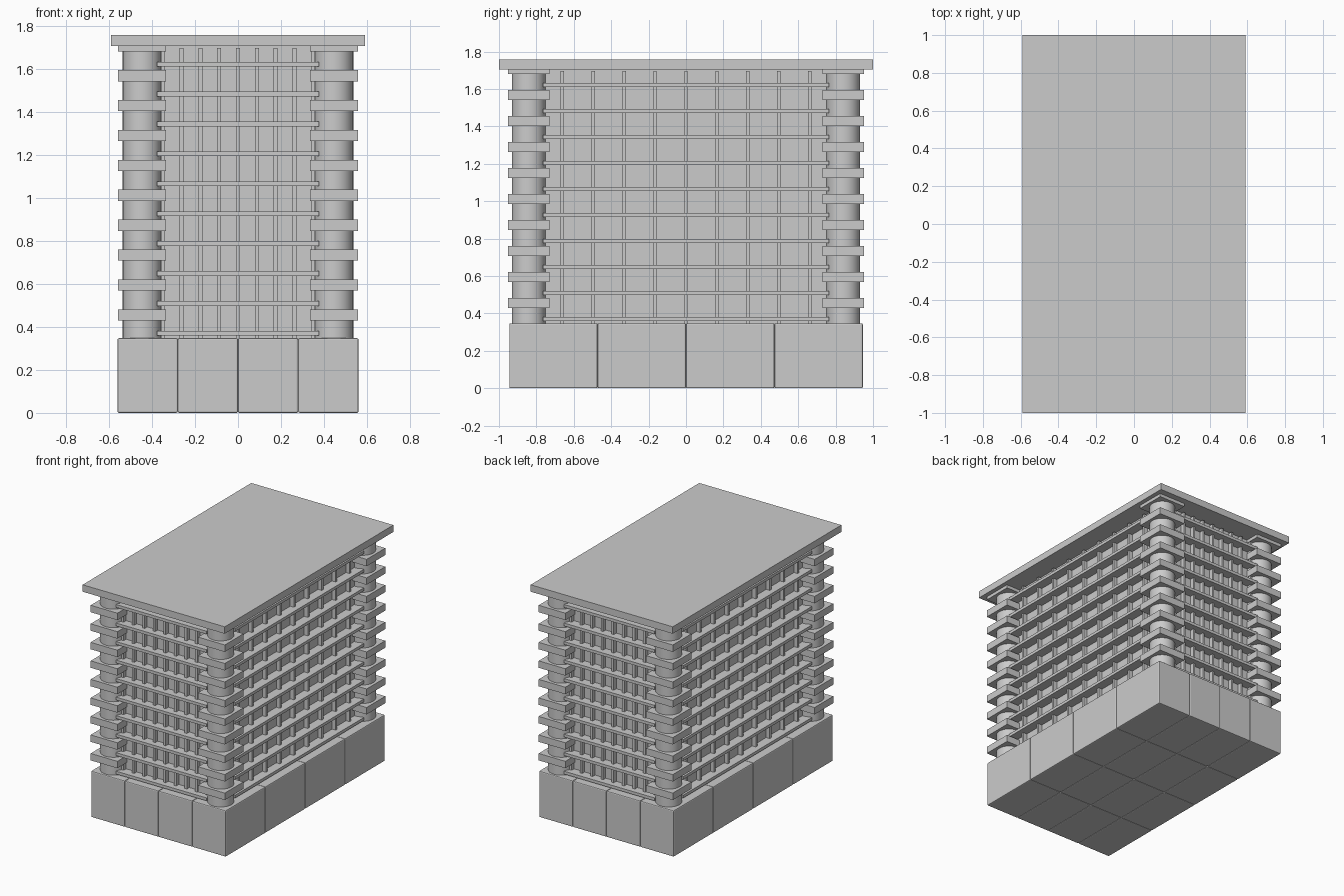
import bpy

if "Cube" in bpy.data.objects:
    bpy.data.objects.remove(bpy.data.objects["Cube"])

STEP = 0.139   # storey height
ROOF_Z = 1.705


def box(name, x0, x1, y0, y1, z0, z1, bevel=0):
    bpy.ops.mesh.primitive_cube_add(
        size=1, location=((x0 + x1) / 2, (y0 + y1) / 2, (z0 + z1) / 2))
    ob = bpy.context.object
    ob.name = name
    ob.scale = (x1 - x0, y1 - y0, z1 - z0)
    bpy.ops.object.transform_apply(location=False, rotation=False, scale=True)
    if bevel:
        m = ob.modifiers.new("bevel", 'BEVEL')
        m.width = bevel
        m.segments = 2
    return ob


# Podium: a 4 x 4 grid of softly bevelled blocks
BX, BY, BZ = 0.56, 0.945, 0.347
for i in range(4):
    for j in range(4):
        x, y = -BX + i * BX / 2, -BY + j * BY / 2
        box("podium_block", x, x + BX / 2, y, y + BY / 2, 0, BZ, 0.007)

# Roof slab
box("roof", -0.59, 0.59, -1, 1, ROOF_Z, 1.757)

# Recessed wall core
WX, WY = 0.44, 0.84
box("wall_core", -WX, WX, -WY, WY, BZ - 0.02, ROOF_Z)

# Vertical mullions on all four sides
MW, MD = 0.009, 0.03
for i in range(-4, 5):
    for s in (-1, 1):
        x, y = i * 0.0875, s * WY
        box("mullion_short_side", x - MW, x + MW, y - MD, y + MD, BZ - 0.01, 1.695)
        x, y = s * WX, i * 0.1655
        box("mullion_long_side", x - MD, x + MD, y - MW, y + MW, BZ - 0.01, 1.695)

# Floor ledges projecting from each side
for k in range(10):
    z = 0.37 + k * STEP
    for s in (-1, 1):
        y0, y1 = sorted((s * (WY - 0.02), s * 0.91))
        box("ledge_short_side", -0.376, 0.376, y0, y1, z - 0.011, z + 0.011)
        x0, x1 = sorted((s * (WX - 0.02), s * 0.51))
        box("ledge_long_side", x0, x1, -0.764, 0.764, z - 0.011, z + 0.011)

# Corner columns with square collars
CX, CY, H = 0.446, 0.841, 0.111
for sx in (-1, 1):
    for sy in (-1, 1):
        x, y = sx * CX, sy * CY
        bpy.ops.mesh.primitive_cylinder_add(
            vertices=32, radius=0.09, depth=ROOF_Z - BZ + 0.03,
            location=(x, y, (ROOF_Z + BZ) / 2))
        bpy.context.object.name = "corner_column"
        bpy.ops.object.shade_smooth_by_angle()
        for k in range(10):
            z = 0.4555 + k * STEP
            box("column_collar", x - H, x + H, y - H, y + H, z - 0.026, z + 0.026)
